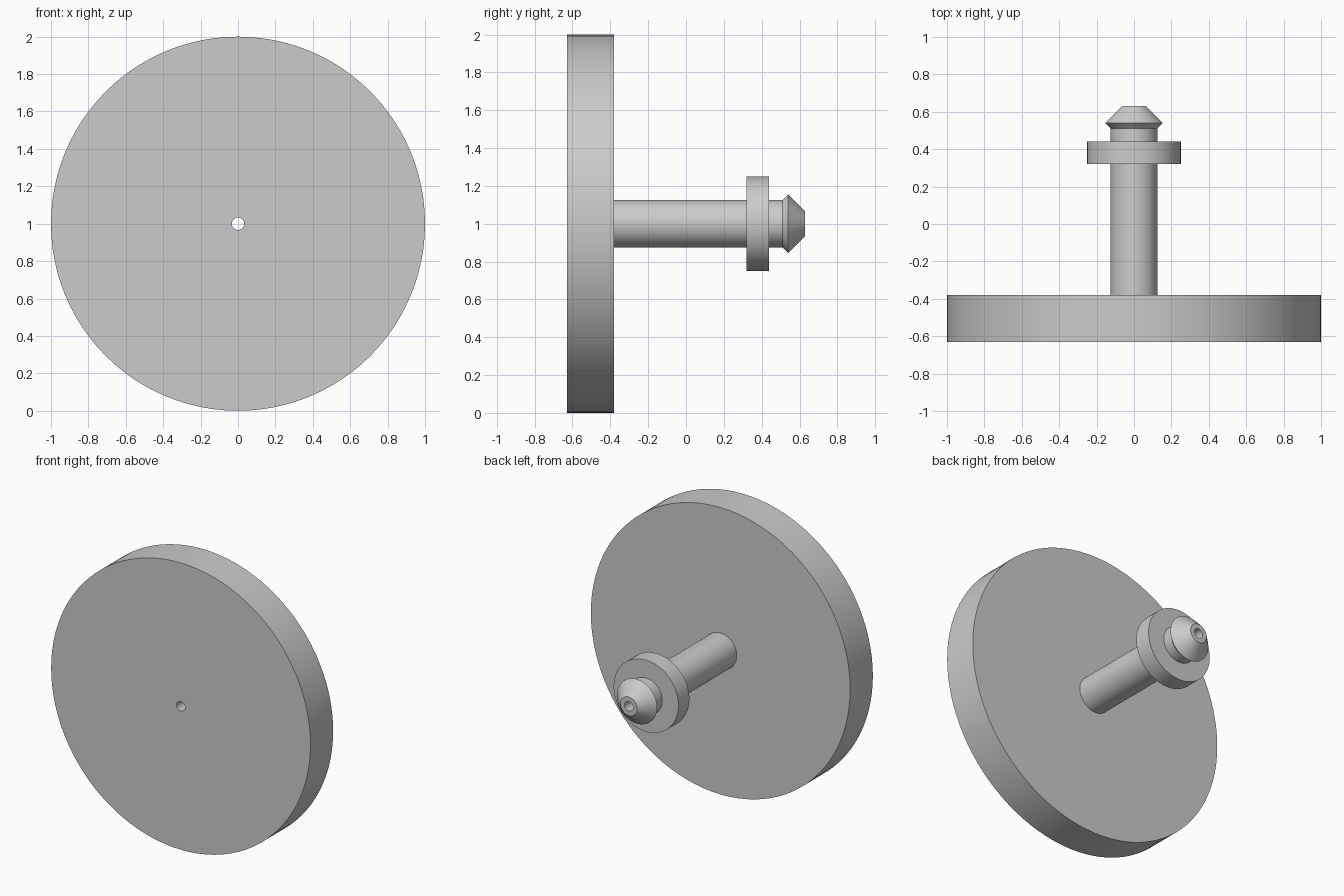
import bpy
import bmesh
import math
from mathutils import Matrix

cube = bpy.data.objects.get("Cube")
if cube:
    bpy.data.objects.remove(cube, do_unlink=True)

SEGMENTS = 96
BORE = 0.033      # radius of the hole running through the whole piece
SHAFT = 0.125
AXIS_HEIGHT = 1.0

grey = bpy.data.materials.new("plain_grey")
grey.use_nodes = True
grey.diffuse_color = (0.6, 0.6, 0.6, 1)
grey.node_tree.nodes["Principled BSDF"].inputs["Base Color"].default_value = grey.diffuse_color


def lathe(name, profile):
    """Revolve a closed (radius, y) profile about the y axis."""
    bm = bmesh.new()
    rings = []
    for i in range(SEGMENTS):
        turn = Matrix.Rotation(2 * math.pi * i / SEGMENTS, 3, 'Y')
        rings.append([bm.verts.new(turn @ Matrix.Translation((r, y, 0)).to_translation())
                      for r, y in profile])
    n = len(profile)
    for i in range(SEGMENTS):
        a, b = rings[i], rings[(i + 1) % SEGMENTS]
        for j in range(n):
            k = (j + 1) % n
            bm.faces.new((a[j], a[k], b[k], b[j]))
    bmesh.ops.recalc_face_normals(bm, faces=bm.faces)
    mesh = bpy.data.meshes.new(name)
    bm.to_mesh(mesh)
    bm.free()
    mesh.materials.append(grey)
    obj = bpy.data.objects.new(name, mesh)
    obj.location.z = AXIS_HEIGHT
    bpy.context.collection.objects.link(obj)
    bpy.ops.object.select_all(action='DESELECT')
    obj.select_set(True)
    bpy.context.view_layer.objects.active = obj
    bpy.ops.object.shade_smooth_by_angle(angle=math.radians(25))
    return obj


def ring(name, inner, outer, y0, y1):
    return lathe(name, [(inner, y0), (outer, y0), (outer, y1), (inner, y1)])


# Large front disc with a small centre hole
ring("disc", BORE, 1.0, -0.63, -0.38)

# Hollow shaft ending in a flared, tapered tip
lathe("shaft", [(BORE, -0.38), (SHAFT, -0.38), (SHAFT, 0.51), (0.155, 0.54),
                (0.065, 0.63), (BORE, 0.63)])

# Collar around the shaft
ring("collar", SHAFT, 0.25, 0.32, 0.44)
